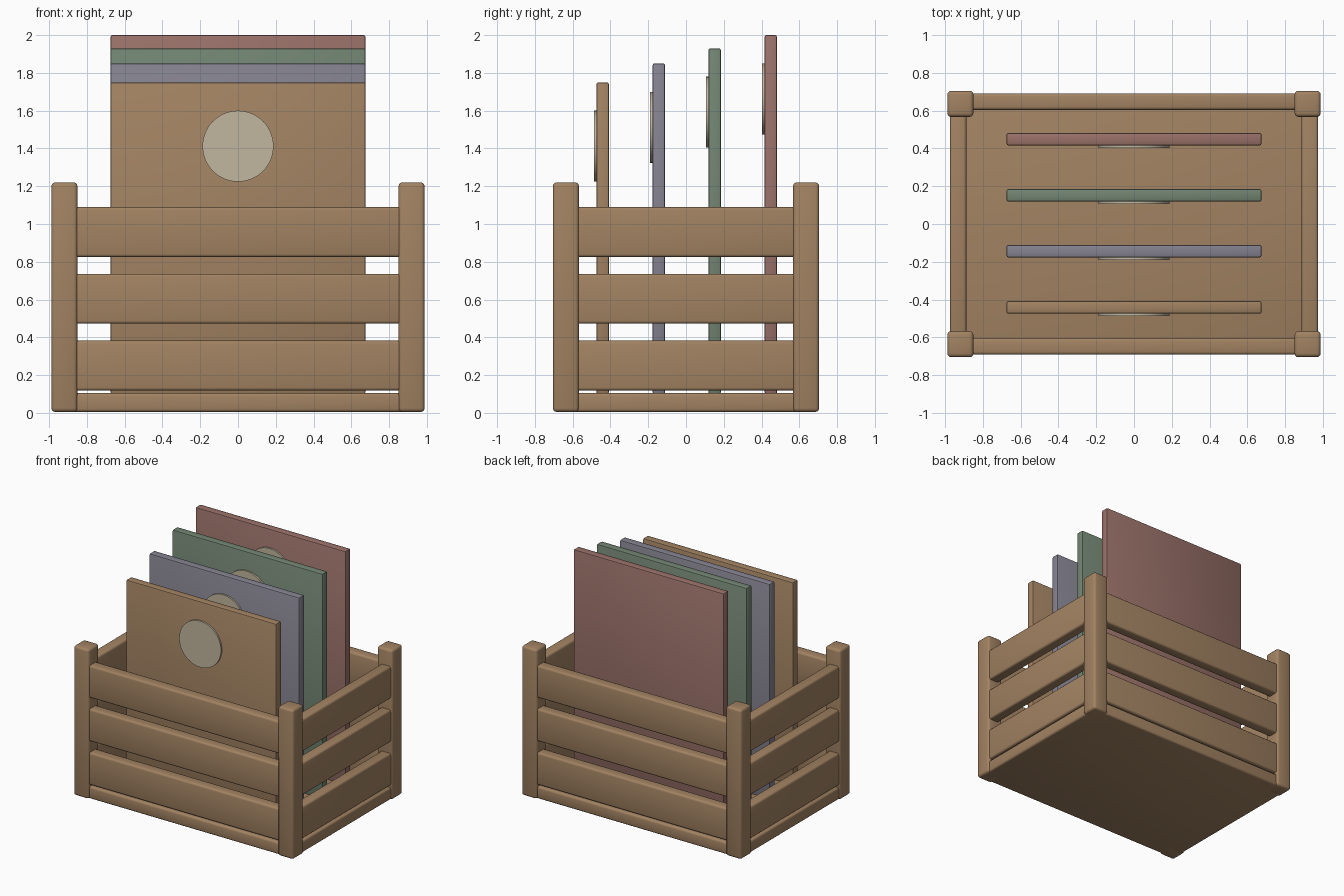
import bpy
import math

if "Cube" in bpy.data.objects:
    bpy.data.objects.remove(bpy.data.objects["Cube"])


def material(name, rgb):
    m = bpy.data.materials.new(name)
    m.diffuse_color = (*rgb, 1.0)
    m.use_nodes = True
    m.node_tree.nodes["Principled BSDF"].inputs["Base Color"].default_value = m.diffuse_color
    return m


WOOD = material("warm wood", (0.36, 0.225, 0.122))
CREAM = material("cream", (0.54, 0.47, 0.35))
BLUE = material("dusty blue", (0.235, 0.225, 0.275))
GREEN = material("sage green", (0.17, 0.235, 0.17))
RED = material("dusty red", (0.32, 0.165, 0.14))


def box(name, lo, hi, mat, bevel, segments=3):
    """Rounded box spanning two opposite corners."""
    centre = [(a + b) / 2 for a, b in zip(lo, hi)]
    bpy.ops.mesh.primitive_cube_add(size=1, location=centre)
    ob = bpy.context.object
    ob.name = name
    ob.scale = [b - a for a, b in zip(lo, hi)]
    bpy.ops.object.transform_apply(location=False, rotation=False, scale=True)
    ob.data.materials.append(mat)
    mod = ob.modifiers.new("rounded edges", "BEVEL")
    mod.width = bevel
    mod.segments = segments
    bpy.ops.object.modifier_apply(modifier=mod.name)
    bpy.ops.object.shade_smooth_by_angle(angle=math.radians(35))
    return ob


# Crate floor
box("crate_floor", (-0.975, -0.69, 0.005), (0.975, 0.69, 0.105), WOOD, 0.016)

# Corner posts
for sx, xname in ((-1, "left"), (1, "right")):
    for sy, yname in ((-1, "front"), (1, "back")):
        x, y = sx * 0.919, sy * 0.636
        box(f"{yname}_{xname}_post", (x - 0.069, y - 0.069, 0.005),
            (x + 0.069, y + 0.069, 1.22), WOOD, 0.02)

# Three slats on each of the four sides
for row, z in enumerate((0.118, 0.472, 0.825), 1):
    for s, name in ((-1, "front"), (1, "back")):
        y = s * 0.648
        box(f"{name}_slat_{row}", (-0.9, y - 0.044, z),
            (0.9, y + 0.044, z + 0.264), WOOD, 0.016)
    for s, name in ((-1, "left"), (1, "right")):
        x = s * 0.931
        box(f"{name}_slat_{row}", (x - 0.044, -0.62, z),
            (x + 0.044, 0.62, z + 0.264), WOOD, 0.016)

# Upright sleeves, each with a round label on its front
for i, (y, top, mat) in enumerate(((-0.441, 1.75, WOOD), (-0.144, 1.85, BLUE),
                                   (0.152, 1.93, GREEN), (0.449, 2.0, RED)), 1):
    box(f"sleeve_{i}", (-0.675, y - 0.033, 0.1), (0.675, y + 0.033, top), mat, 0.01, 2)
    bpy.ops.mesh.primitive_cylinder_add(
        vertices=48, radius=0.188, depth=0.018,
        location=(0, y - 0.037, top - 0.338), rotation=(math.pi / 2, 0, 0))
    label = bpy.context.object
    label.name = f"round_label_{i}"
    label.data.materials.append(CREAM)
    bpy.ops.object.shade_smooth_by_angle(angle=math.radians(35))
